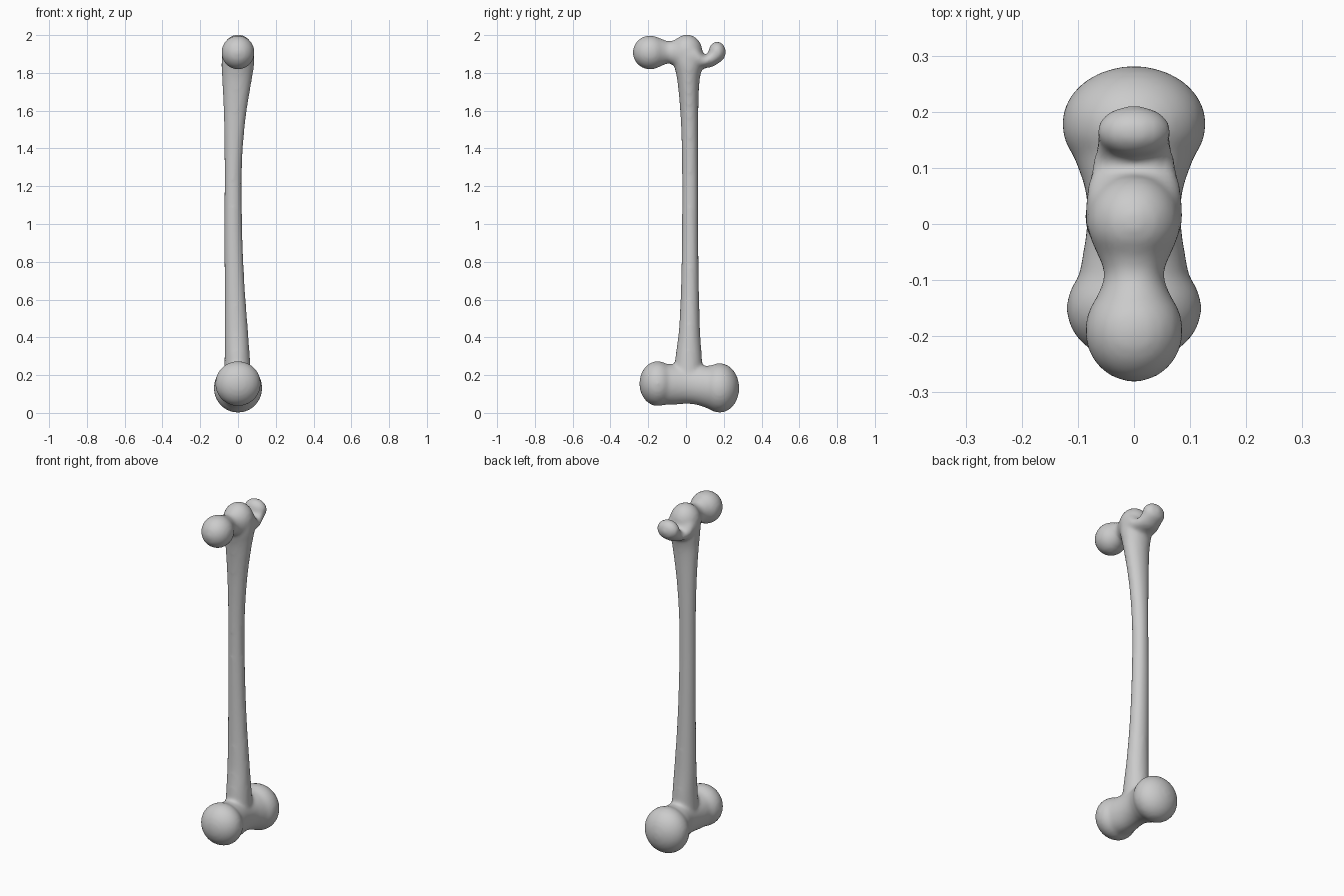
import bpy, bmesh, math
from mathutils import Matrix, Vector

bm = bmesh.new()


def ellipsoid(center, radii):
    m = Matrix.Translation(center) @ Matrix.Diagonal((*radii, 1))
    bmesh.ops.create_uvsphere(bm, u_segments=32, v_segments=20, radius=1, matrix=m)


def spline(rows, steps=6):
    # Catmull-Rom interpolation of section rows
    out = []
    for i in range(len(rows) - 1):
        p = [rows[max(0, min(len(rows) - 1, i + k))] for k in (-1, 0, 1, 2)]
        for s in range(steps):
            t = s / steps
            out.append([0.5 * (2 * b + (c - a) * t + (2 * a - 5 * b + 4 * c - d) * t * t
                               + (3 * b - a - 3 * c + d) * t ** 3)
                        for a, b, c, d in zip(*p)])
    return out + [rows[-1]]


def loft(rows, axis, n=32):
    # row: position, low/high of first cross axis, low/high of second
    rings = []
    for pos, a0, a1, b0, b1 in spline(rows):
        ring = []
        for k in range(n):
            t = 2 * math.pi * k / n
            a = (a0 + a1) / 2 + (a1 - a0) / 2 * math.cos(t)
            b = (b0 + b1) / 2 + (b1 - b0) / 2 * math.sin(t)
            ring.append(bm.verts.new((a, b, pos) if axis == 'z' else (a, pos, b)))
        rings.append(ring)
    faces = [bm.faces.new(rings[0]), bm.faces.new(rings[-1])]
    for r, s in zip(rings, rings[1:]):
        for k in range(n):
            j = (k + 1) % n
            faces.append(bm.faces.new((r[k], r[j], s[j], s[k])))
    bmesh.ops.recalc_face_normals(bm, faces=faces)


# shaft
loft([(0.12, -0.075, 0.075, -0.07, 0.09),
      (0.28, -0.071, 0.064, -0.058, 0.085),
      (0.45, -0.071, 0.052, -0.037, 0.074),
      (0.70, -0.071, 0.034, -0.026, 0.068),
      (1.00, -0.072, 0.022, -0.021, 0.065),
      (1.30, -0.071, 0.021, -0.021, 0.064),
      (1.55, -0.075, 0.040, -0.028, 0.065),
      (1.75, -0.083, 0.071, -0.045, 0.071),
      (1.85, -0.088, 0.086, -0.065, 0.09),
      (1.92, -0.080, 0.080, -0.070, 0.075)], 'z')

# lower knuckles and the bridge between them
ellipsoid((0, -0.150, 0.155), (0.121, 0.097, 0.119))
ellipsoid((0, 0.178, 0.132), (0.129, 0.104, 0.131))
loft([(-0.16, -0.113, 0.113, 0.045, 0.265),
      (-0.08, -0.096, 0.096, 0.042, 0.258),
      (0.00, -0.084, 0.084, 0.048, 0.25),
      (0.06, -0.087, 0.087, 0.042, 0.25),
      (0.12, -0.107, 0.107, 0.022, 0.25),
      (0.18, -0.122, 0.122, 0.01, 0.255)], 'y')

# ball head, neck and crown
ellipsoid((0, -0.190, 1.908), (0.088, 0.092, 0.090))
ellipsoid((0, 0.005, 1.91), (0.084, 0.083, 0.093))
loft([(-0.20, -0.08, 0.08, 1.825, 1.99),
      (-0.14, -0.07, 0.07, 1.832, 1.984),
      (-0.09, -0.053, 0.053, 1.85, 1.968),
      (-0.04, -0.072, 0.072, 1.82, 1.982),
      (0.00, -0.085, 0.085, 1.81, 1.99)], 'y')

# rear process with upturned knob
loft([(0.00, -0.087, 0.087, 1.79, 1.98),
      (0.05, -0.085, 0.085, 1.81, 1.96),
      (0.10, -0.076, 0.076, 1.825, 1.897),
      (0.14, -0.067, 0.067, 1.832, 1.93),
      (0.17, -0.06, 0.06, 1.85, 1.94)], 'y')
ellipsoid((0, 0.165, 1.91), (0.067, 0.046, 0.056))

mesh = bpy.data.meshes.new("leg_bone")
bm.to_mesh(mesh)
bm.free()
bone = bpy.data.objects.new("leg_bone", mesh)
bpy.context.collection.objects.link(bone)
bpy.context.view_layer.objects.active = bone
bone.select_set(True)

# fuse the parts into one soft skin
fuse = bone.modifiers.new("fuse", 'REMESH')
fuse.mode = 'VOXEL'
fuse.voxel_size = 0.01
fuse.use_smooth_shade = True
soften = bone.modifiers.new("soften", 'SMOOTH')
soften.factor = 0.5
soften.iterations = 10
